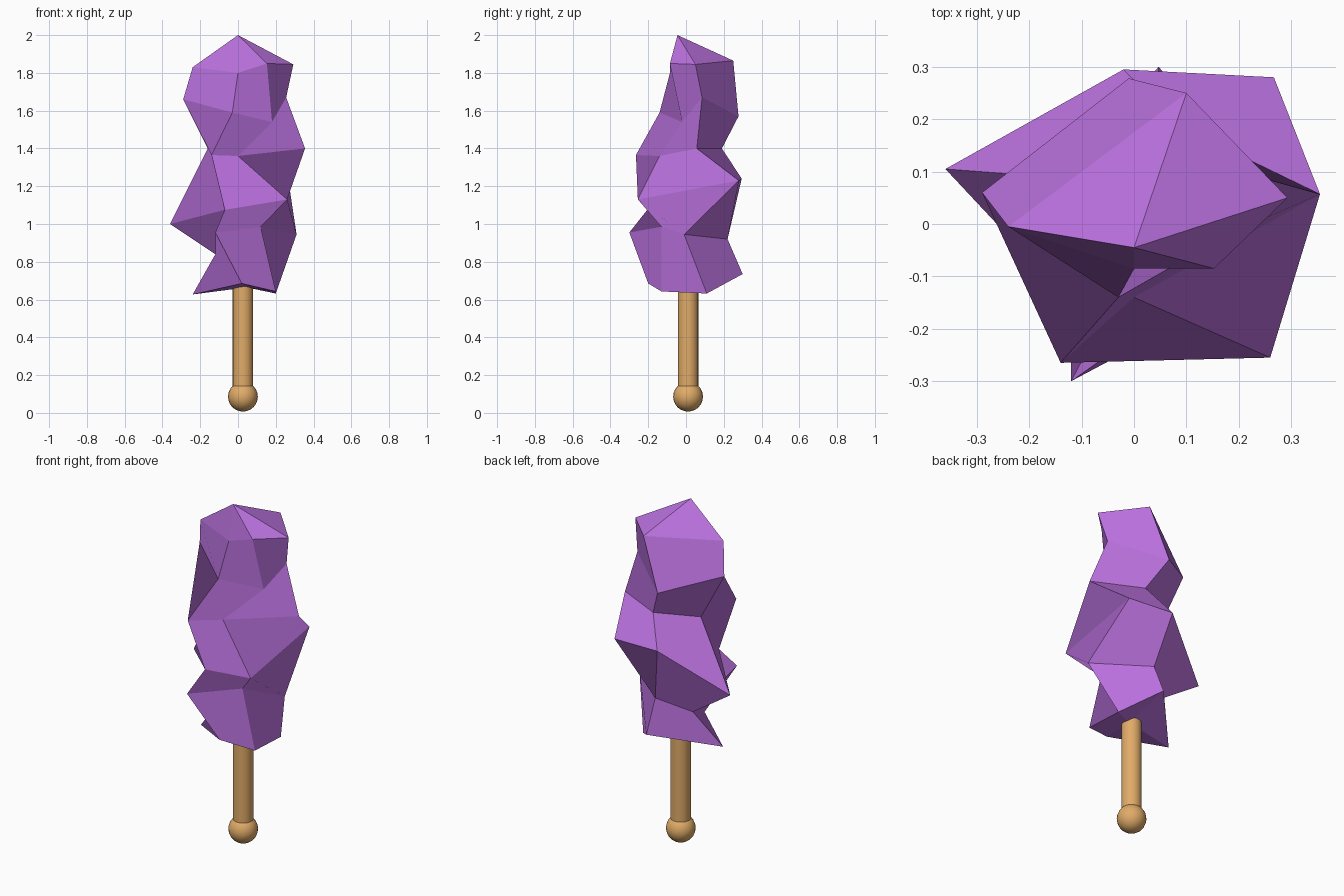
import bpy
import bmesh
from mathutils import Vector

default_cube = bpy.data.objects.get("Cube")
if default_cube:
    bpy.data.objects.remove(default_cube, do_unlink=True)


def make_material(name, colour):
    material = bpy.data.materials.new(name)
    material.use_nodes = True
    material.diffuse_color = (*colour, 1)
    shader = material.node_tree.nodes["Principled BSDF"]
    shader.inputs["Base Color"].default_value = (*colour, 1)
    shader.inputs["Roughness"].default_value = 0.8
    return material


def finish(name, bm, material, smooth=False):
    """Turn the bmesh into a named object, flat or smooth shaded."""
    for face in bm.faces:
        face.smooth = smooth
    mesh = bpy.data.meshes.new(name)
    bm.to_mesh(mesh)
    bm.free()
    mesh.materials.append(material)
    obj = bpy.data.objects.new(name, mesh)
    bpy.context.collection.objects.link(obj)
    if smooth:
        bpy.ops.object.select_all(action="DESELECT")
        obj.select_set(True)
        bpy.context.view_layer.objects.active = obj
        bpy.ops.object.shade_smooth_by_angle()
    return obj


purple = make_material("crystal purple", (0.49, 0.165, 0.73))
tan = make_material("stick tan", (0.75, 0.41, 0.14))

# Rock crystal: five-sided rough rings, top to bottom, each starting at the front
rings = [
    [(0, -.085, 1.80), (-.24, -.005, 1.83), (.10, .25, 1.865), (.293, .05, 1.845), (.153, -.085, 1.85)],
    [(-.03, -.14, 1.59), (-.29, .06, 1.66), (-.01, .278, 1.57), (.255, .085, 1.67), (.18, -.02, 1.54)],
    [(-.14, -.265, 1.365), (-.16, .09, 1.40), (.08, .19, 1.40), (.355, .057, 1.40), (0, -.14, 1.36)],
    [(-.07, -.205, 1.075), (-.36, .105, 1.0), (-.02, .295, 1.24), (.267, .28, 1.23), (.26, -.255, 1.13)],
    [(-.12, -.30, .955), (-.12, .107, .84), (.045, .22, .92), (.31, -.01, .945), (.12, -.13, .985)],
    [(.02, -.20, .685), (-.24, 0, .627), (.047, .30, .735), (.20, .11, .632), (.20, -.13, .643)],
]
bm = bmesh.new()
loops = [[bm.verts.new(point) for point in ring] for ring in rings]
for upper, lower in zip(loops, loops[1:]):
    for i in range(len(upper)):
        j = (i + 1) % len(upper)
        # The first corner decides which way the bent quad folds
        bm.faces.new((upper[j], lower[j], lower[i], upper[i]))

# Pointed tip and the underside that meets the stick
tip = bm.verts.new((0, -.045, 2.0))
base = bm.verts.new(sum((v.co for v in loops[-1]), Vector()) / len(loops[-1]))
for i in range(len(loops[0])):
    j = (i + 1) % len(loops[0])
    bm.faces.new((tip, loops[0][j], loops[0][i]))
    bm.faces.new((base, loops[-1][i], loops[-1][j]))
finish("rock_crystal", bm, purple)

# Stick with a round knob at the bottom
bm = bmesh.new()
bmesh.ops.create_cone(bm, cap_ends=True, segments=24, radius1=.054, radius2=.054, depth=.72)
stick = finish("stick", bm, tan, smooth=True)
stick.location = (.026, .011, .46)

bm = bmesh.new()
bmesh.ops.create_uvsphere(bm, u_segments=20, v_segments=12, radius=.079)
knob = finish("stick_knob", bm, tan, smooth=True)
knob.location = (.026, .011, .086)
